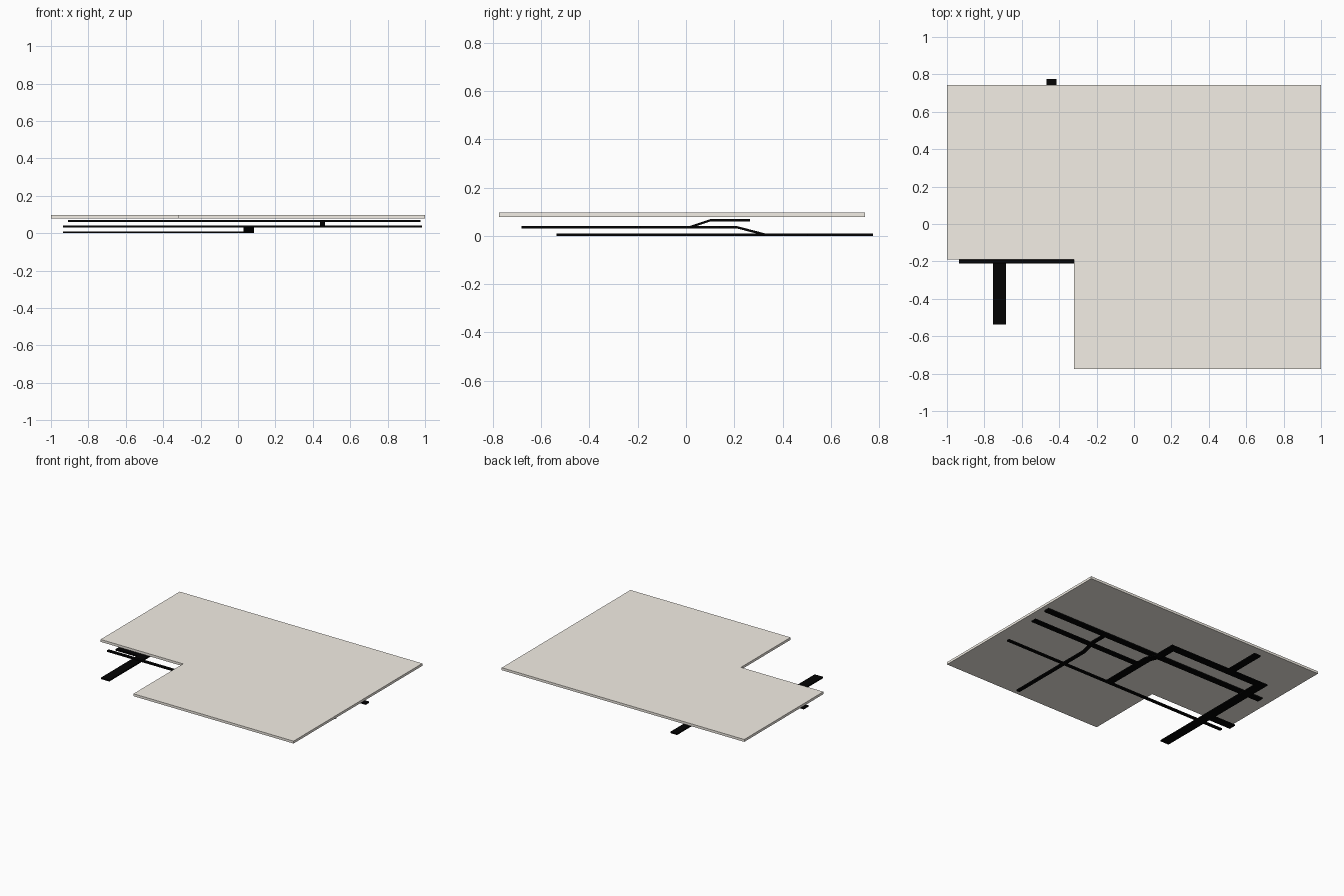
import bpy, bmesh
from mathutils import Vector

if "Cube" in bpy.data.objects:
    bpy.data.objects.remove(bpy.data.objects["Cube"])


def material(name, rgb):
    m = bpy.data.materials.new(name)
    m.diffuse_color = (*rgb, 1)
    m.use_nodes = True
    m.node_tree.nodes["Principled BSDF"].inputs["Base Color"].default_value = m.diffuse_color
    return m


BLACK = material("black_duct", (0.001, 0.001, 0.001))
STONE = material("pale_slab", (0.9, 0.86, 0.79))


def finish(name, bm, mat):
    bmesh.ops.recalc_face_normals(bm, faces=bm.faces)
    mesh = bpy.data.meshes.new(name)
    bm.to_mesh(mesh)
    bm.free()
    mesh.materials.append(mat)
    ob = bpy.data.objects.new(name, mesh)
    bpy.context.collection.objects.link(ob)


def duct(name, path, width, height):
    """Sweep a flat rectangle along a path, mitring corners in plan."""
    pts = [Vector(p) for p in path]
    dirs = [(b - a).to_2d().normalized() for a, b in zip(pts, pts[1:])]
    bm = bmesh.new()
    rings = []
    for i, p in enumerate(pts):
        d0, d1 = dirs[max(i - 1, 0)], dirs[min(i, len(dirs) - 1)]
        n0, n1 = Vector((-d0.y, d0.x)), Vector((-d1.y, d1.x))
        n = (n0 + n1) / (1 + n0.dot(n1)) * width / 2
        side, up = Vector((n.x, n.y, 0)), Vector((0, 0, height / 2))
        rings.append([bm.verts.new(p + s * side + u * up)
                      for s, u in ((-1, -1), (1, -1), (1, 1), (-1, 1))])
    for a, b in zip(rings, rings[1:]):
        for k in range(4):
            j = (k + 1) % 4
            bm.faces.new((a[k], a[j], b[j], b[k]))
    bm.faces.new(rings[0])
    bm.faces.new(rings[-1])
    finish(name, bm, BLACK)


# L-shaped slab on top
outline = [(-1, 0.742), (-1, -0.19), (-0.32, -0.19), (-0.32, -0.774), (1, -0.774), (1, 0.742)]
bm = bmesh.new()
face = bm.faces.new([bm.verts.new((x, y, 0.079)) for x, y in outline])
top = bmesh.ops.extrude_face_region(bm, geom=[face])["geom"]
bmesh.ops.translate(bm, vec=(0, 0, 0.018),
                    verts=[v for v in top if isinstance(v, bmesh.types.BMVert)])
finish("floor_slab", bm, STONE)

LOW, MID, HIGH = 0.005, 0.035, 0.064

# High level run and the duct rising up to it
duct("high_run", [(-0.91, 0.242, HIGH), (0.975, 0.242, HIGH)], 0.045, 0.011)
duct("rising_duct", [(0.452, -0.682, MID), (0.452, 0.013, MID),
                     (0.452, 0.1, HIGH), (0.452, 0.242, HIGH)], 0.027, 0.01)

# Middle level runs
duct("mid_long_run", [(-0.935, -0.199, MID), (0.945, -0.199, MID)], 0.022, 0.01)
duct("mid_short_run", [(0.057, 0.118, MID), (0.985, 0.118, MID)], 0.04, 0.01)

# Duct dropping from middle to low level, then turning left
duct("dropping_duct", [(0.057, -0.199, MID), (0.057, 0.213, MID), (0.057, 0.328, LOW),
                       (0.057, 0.475, LOW), (-0.72, 0.475, LOW)], 0.055, 0.01)

# Low level main and its branches
duct("low_main", [(-0.72, 0.5025, LOW), (-0.72, -0.537, LOW)], 0.07, 0.01)
duct("low_back_branch", [(-0.441, 0.475, LOW), (-0.441, 0.774, LOW)], 0.055, 0.01)
duct("low_side_branch", [(-0.72, -0.08, LOW), (-0.935, -0.08, LOW)], 0.055, 0.01)
